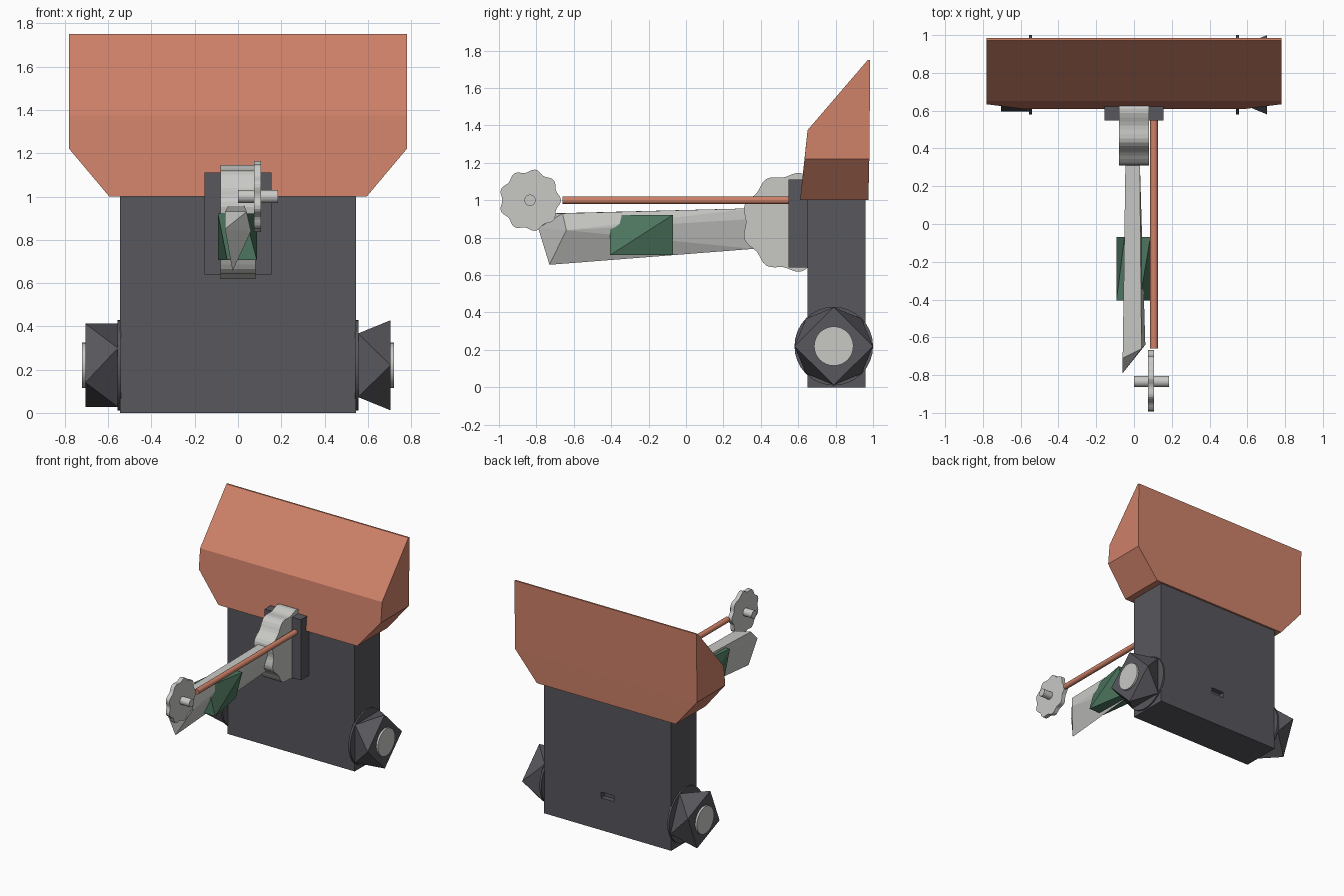
import bpy, bmesh, math
from mathutils import Matrix, Vector

cube = bpy.data.objects.get("Cube")
if cube:
    bpy.data.objects.remove(cube, do_unlink=True)


def material(name, rgb):
    m = bpy.data.materials.new(name)
    m.use_nodes = True
    m.diffuse_color = (*rgb, 1)
    m.node_tree.nodes["Principled BSDF"].inputs["Base Color"].default_value = (*rgb, 1)
    return m


charcoal = material("charcoal", (0.095, 0.095, 0.11))
orange = material("terracotta", (0.62, 0.22, 0.14))
grey = material("light grey", (0.58, 0.58, 0.56))
green = material("dark green", (0.075, 0.18, 0.115))


def finish(name, bm, mat):
    bmesh.ops.recalc_face_normals(bm, faces=bm.faces)
    mesh = bpy.data.meshes.new(name)
    bm.to_mesh(mesh)
    bm.free()
    mesh.materials.append(mat)
    ob = bpy.data.objects.new(name, mesh)
    bpy.context.collection.objects.link(ob)
    return ob


def box(name, lo, hi, mat):
    lo, hi = Vector(lo), Vector(hi)
    bm = bmesh.new()
    bmesh.ops.create_cube(bm, size=1, matrix=Matrix.Translation((lo + hi) / 2)
                          @ Matrix.Diagonal((*(hi - lo), 1)))
    return finish(name, bm, mat)


def hull(name, points, mat):
    """Faceted solid wrapped around a few corner points."""
    bm = bmesh.new()
    for p in points:
        bm.verts.new(p)
    bmesh.ops.convex_hull(bm, input=bm.verts[:])
    loose = [v for v in bm.verts if not v.link_faces]
    bmesh.ops.delete(bm, geom=loose, context='VERTS')
    bmesh.ops.dissolve_limit(bm, angle_limit=0.01, verts=bm.verts[:], edges=bm.edges[:])
    return finish(name, bm, mat)


def disc(name, x0, x1, y, z, radius, mat, wave=0, lobes=0, steps=32):
    """Extruded disc along x, with an optional wavy rim."""
    bm = bmesh.new()
    ring = []
    for i in range(steps):
        a = math.tau * i / steps
        r = radius + wave * math.cos(lobes * a)
        ring.append(bm.verts.new((x0, y + r * math.cos(a), z + r * math.sin(a))))
    face = bm.faces.new(ring)
    out = bmesh.ops.extrude_face_region(bm, geom=[face])["geom"]
    bmesh.ops.translate(bm, vec=(x1 - x0, 0, 0),
                        verts=[g for g in out if isinstance(g, bmesh.types.BMVert)])
    return finish(name, bm, mat)


def smooth(ob):
    bpy.ops.object.select_all(action='DESELECT')
    ob.select_set(True)
    bpy.context.view_layer.objects.active = ob
    bpy.ops.object.shade_smooth_by_angle(angle=math.radians(35))


# Body with a small slot cut in the back
body = box("body", (-0.545, 0.65, 0), (0.545, 0.96, 1.0), charcoal)
cutter = box("slot_cutter", (-0.055, 0.92, 0.25), (0.055, 1.0, 0.295), charcoal)
cut = body.modifiers.new("slot", 'BOOLEAN')
cut.operation = 'DIFFERENCE'
cut.solver = 'EXACT'
cut.object = cutter
bpy.context.view_layer.objects.active = body
bpy.ops.object.modifier_apply(modifier=cut.name)
bpy.data.objects.remove(cutter, do_unlink=True)

# Sloped hopper with clipped lower corners
section = [(0.78, 0.985, 1.75), (0.78, 0.972, 1.75), (0.78, 0.65, 1.375), (0.78, 0.634, 1.22),
           (0.78, 0.98, 1.22), (0.595, 0.61, 1.0), (0.595, 0.975, 1.0)]
hull("hopper", [(s * x, y, z) for x, y, z in section for s in (-1, 1)], orange)

# Mounting plate and wavy pivot
box("mount_plate", (-0.155, 0.548, 0.64), (0.155, 0.66, 1.11), charcoal)
disc("arm_pivot", -0.08, 0.08, 0.565, 0.882, 0.256, grey, 0.012, 9, 72)

# Tapered arm
hull("arm", [(-0.045, 0.36, 0.957), (0.03, 0.36, 0.957), (0.03, 0.36, 0.9), (-0.01, 0.36, 0.74),
             (-0.06, -0.71, 0.93), (0.04, -0.66, 0.93), (0.06, -0.64, 0.84),
             (-0.06, -0.79, 0.85), (-0.025, -0.73, 0.655)], grey)

# Faceted sleeve around the arm
hull("arm_sleeve", [(-0.093, -0.405, 0.922), (0.03, -0.405, 0.922),
                    (0.087, -0.405, 0.707), (-0.05, -0.405, 0.707),
                    (-0.05, -0.07, 0.922), (0.087, -0.07, 0.922),
                    (0.03, -0.07, 0.707), (-0.093, -0.07, 0.707)], green)

# Drive rod, front cog and its axle
bm = bmesh.new()
bmesh.ops.create_cone(bm, cap_ends=True, segments=24, radius1=0.021, radius2=0.021, depth=1.24,
                      matrix=Matrix.Translation((0.106, -0.04, 1.0))
                      @ Matrix.Rotation(math.pi / 2, 4, 'X'))
smooth(finish("drive_rod", bm, orange))
disc("front_cog", 0.075, 0.107, -0.834, 1.0, 0.157, grey, 0.009, 9, 72)
smooth(disc("cog_axle", 0.0, 0.186, -0.834, 1.0, 0.03, grey))

# Wheels: twisted faceted drums with a round hub and a backing disc
for side, label, twist in ((1, "left", 0), (-1, "right", math.pi / 8)):
    points = []
    for x, turn in ((0.555, math.pi / 4), (0.705, 0)):
        for k in range(4):
            a = k * math.pi / 2 + turn + twist
            points.append((side * x, 0.79 + 0.21 * math.cos(a), 0.22 + 0.208 * math.sin(a)))
    hull(label + "_wheel", points, charcoal)
    smooth(disc(label + "_hub", side * 0.53, side * 0.72, 0.79, 0.22, 0.105, grey))
    smooth(disc(label + "_wheel_backing", side * 0.54, side * 0.556, 0.79, 0.22, 0.21, charcoal))
